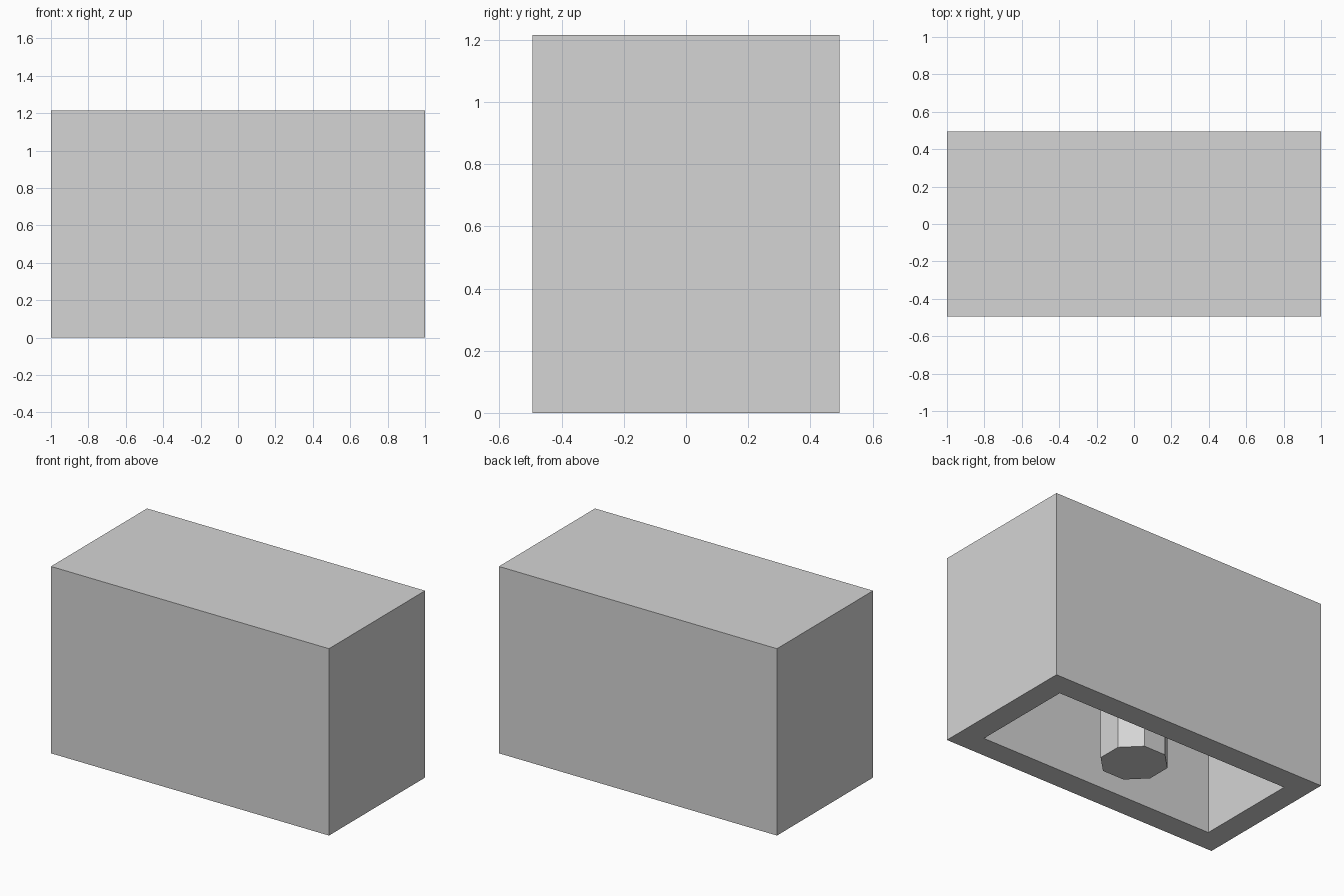
import bpy
import bmesh
import math
from mathutils import Matrix, Vector

cube = bpy.data.objects.get("Cube")
if cube:
    bpy.data.objects.remove(cube, do_unlink=True)

WIDTH, DEPTH, HEIGHT = 2.0, 0.987, 1.215
WALL = 0.152
CEILING = HEIGHT - WALL
POST_RADIUS = 0.2025

# Light grey material shared by all parts
GREY = (0.66, 0.66, 0.66, 1.0)
grey = bpy.data.materials.new("light grey")
grey.use_nodes = True
grey.diffuse_color = GREY
grey.node_tree.nodes["Principled BSDF"].inputs["Base Color"].default_value = GREY


def add_part(name, bm):
    bmesh.ops.recalc_face_normals(bm, faces=bm.faces)
    mesh = bpy.data.meshes.new(name)
    bm.to_mesh(mesh)
    bm.free()
    mesh.materials.append(grey)
    obj = bpy.data.objects.new(name, mesh)
    bpy.context.collection.objects.link(obj)
    return obj


# Hollow shell: a box whose underside is inset and pushed up to the ceiling
bm = bmesh.new()
bmesh.ops.create_cube(bm, size=1)
bmesh.ops.scale(bm, vec=(WIDTH, DEPTH, HEIGHT), verts=bm.verts)
bmesh.ops.translate(bm, vec=(0, 0, HEIGHT / 2), verts=bm.verts)
bm.normal_update()
underside = min(bm.faces, key=lambda f: f.calc_center_median().z)
bmesh.ops.inset_region(bm, faces=[underside], thickness=WALL, use_even_offset=True)
result = bmesh.ops.extrude_face_region(bm, geom=[underside])
roof_verts = [v for v in result["geom"] if isinstance(v, bmesh.types.BMVert)]
bmesh.ops.translate(bm, vec=(0, 0, CEILING), verts=roof_verts)
if underside.is_valid:
    bmesh.ops.delete(bm, geom=[underside], context="FACES_ONLY")
add_part("shell", bm)

# Eight-sided post hanging from the ceiling to the ground, flats facing the walls
bm = bmesh.new()
bmesh.ops.create_cone(
    bm, cap_ends=True, segments=8, radius1=POST_RADIUS, radius2=POST_RADIUS, depth=CEILING
)
first = max(bm.verts, key=lambda v: v.co.x).co
turn = math.pi / 8 - math.atan2(first.y, first.x)
bmesh.ops.rotate(bm, cent=Vector(), matrix=Matrix.Rotation(turn, 3, "Z"), verts=bm.verts)
bmesh.ops.translate(bm, vec=(0, 0, CEILING / 2), verts=bm.verts)
add_part("center_post", bm)
